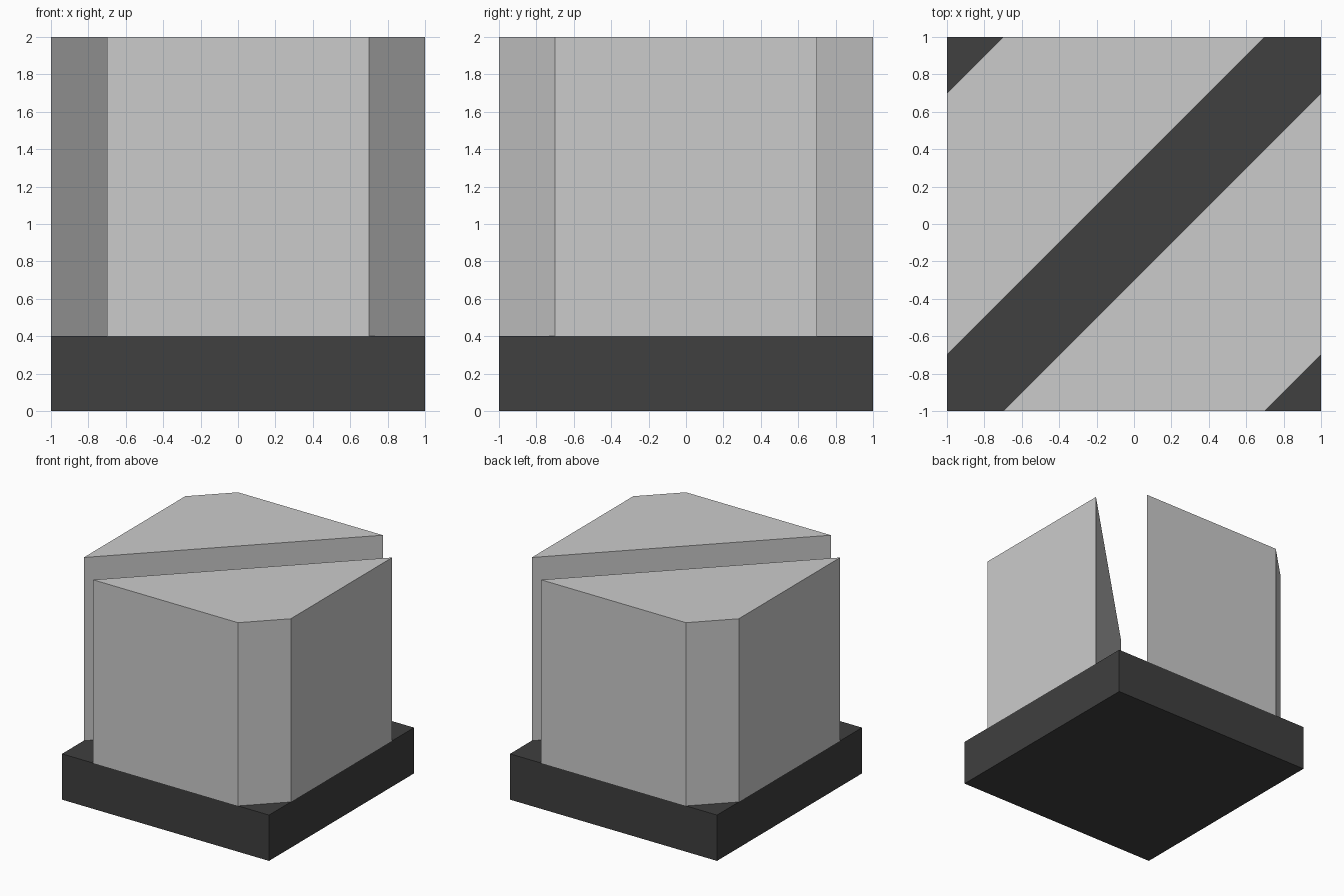
import bpy
import bmesh

if "Cube" in bpy.data.objects:
    bpy.data.objects.remove(bpy.data.objects["Cube"])


def prism(name, profile, z0, z1):
    """Extrude a counter-clockwise XY profile from z0 up to z1."""
    bm = bmesh.new()
    face = bm.faces.new([bm.verts.new((x, y, z0)) for x, y in profile])
    top = bmesh.ops.extrude_face_region(bm, geom=[face], use_keep_orig=True)["geom"]
    bmesh.ops.translate(bm, vec=(0, 0, z1 - z0),
                        verts=[v for v in top if isinstance(v, bmesh.types.BMVert)])
    bmesh.ops.recalc_face_normals(bm, faces=bm.faces)
    mesh = bpy.data.meshes.new(name)
    bm.to_mesh(mesh)
    bm.free()
    obj = bpy.data.objects.new(name, mesh)
    bpy.context.collection.objects.link(obj)
    return obj


# Black square base
base = prism("base", [(-1, -1), (1, -1), (1, 1), (-1, 1)], 0, 0.4)
black = bpy.data.materials.new("black")
black.diffuse_color = (0.05, 0.05, 0.05, 1)
black.use_nodes = True
black.node_tree.nodes["Principled BSDF"].inputs["Base Color"].default_value = black.diffuse_color
base.data.materials.append(black)

# Two matching blocks either side of the diagonal slot, outer corners cut off
half = [(-0.7, -1), (0.7, -1), (1, -0.7), (1, 0.7)]
prism("front_right_block", half, 0.4, 2)
prism("back_left_block", [(-x, -y) for x, y in half], 0.4, 2)
